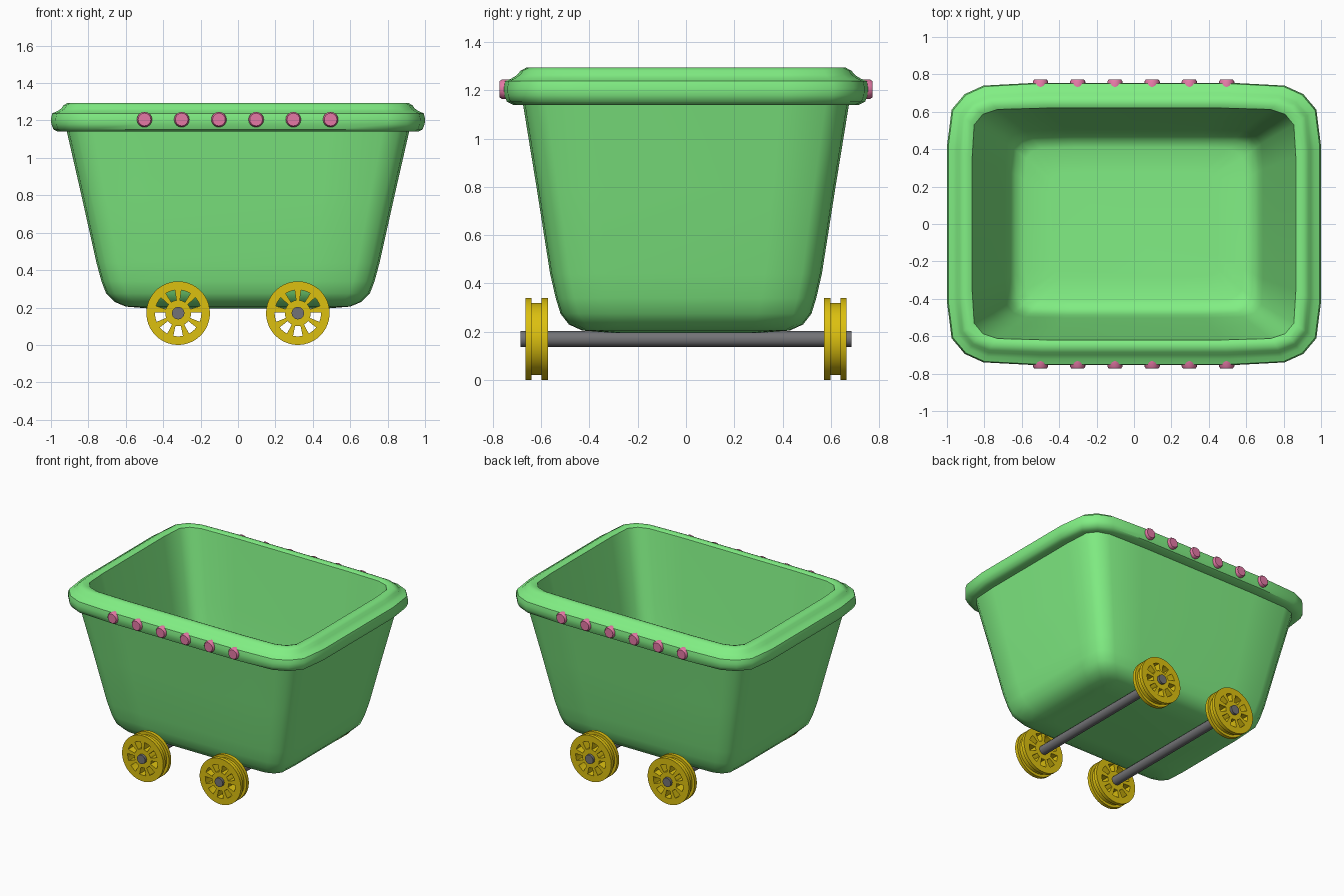
import bpy, bmesh, math
from mathutils import Matrix

if "Cube" in bpy.data.objects:
    bpy.data.objects.remove(bpy.data.objects["Cube"])


def material(name, rgb):
    m = bpy.data.materials.new(name)
    m.diffuse_color = (*rgb, 1)
    m.use_nodes = True
    m.node_tree.nodes["Principled BSDF"].inputs["Base Color"].default_value = m.diffuse_color
    return m


GREEN = material("green_paint", (0.22, 0.86, 0.23))
YELLOW = material("yellow_paint", (0.72, 0.53, 0.005))
PINK = material("pink_paint", (0.78, 0.19, 0.38))
GREY = material("dark_steel", (0.17, 0.17, 0.18))


def finish(name, bm, mat, angle=35):
    bmesh.ops.recalc_face_normals(bm, faces=bm.faces)
    me = bpy.data.meshes.new(name)
    bm.to_mesh(me)
    bm.free()
    me.polygons.foreach_set("use_smooth", [True] * len(me.polygons))
    me.set_sharp_from_angle(angle=math.radians(angle))
    me.materials.append(mat)
    ob = bpy.data.objects.new(name, me)
    bpy.context.collection.objects.link(ob)
    return ob


# Tub outline: one quarter, blended between a round and a squarer corner
ROUND = [(1, .55), (.975, .81), (.905, .92), (.805, .98), (.52, 1)]
SQUARE = [(1, .58), (.988, .855), (.935, .945), (.845, .988), (.54, 1)]


def outline(hx, hy, sq):
    q = [(hx * (a + (c - a) * sq), hy * (b + (d - b) * sq))
         for (a, b), (c, d) in zip(ROUND, SQUARE)]
    r = q[::-1]
    return (q + [(-x, y) for x, y in r] + [(-x, -y) for x, y in q]
            + [(x, -y) for x, y in r])


# Tub: rings lofted up the outside, over the rim and down the inside
RINGS = [  # half width x, half depth y, height, corner squareness
    (.48, .30, .195, 1), (.60, .43, .205, 1), (.66, .485, .23, 1), (.705, .52, .275, 1),
    (.73, .54, .34, 1), (.757, .563, .44, 1), (.835, .618, .79, 1), (.915, .675, 1.14, 1),
    (.965, .715, 1.14, 0), (.987, .742, 1.153, 0), (.998, .753, 1.18, 0),
    (1.0, .755, 1.21, 0), (.993, .75, 1.238, 0), (.965, .722, 1.25, .2),
    (.945, .70, 1.264, .4), (.932, .685, 1.282, .6), (.91, .662, 1.294, .8),
    (.885, .637, 1.294, 1), (.865, .62, 1.286, 1),
    (.765, .555, .79, 1), (.69, .503, .42, 1), (.668, .485, .32, 1),
    (.635, .455, .265, 1), (.585, .41, .247, 1), (.45, .28, .243, 1)]
bm = bmesh.new()
loops = [[bm.verts.new((x, y, z)) for x, y in outline(hx, hy, sq)]
         for hx, hy, z, sq in RINGS]
n = len(loops[0])
for a, b in zip(loops, loops[1:]):
    for i in range(n):
        j = (i + 1) % n
        bm.faces.new((a[i], a[j], b[j], b[i]))
bm.faces.new(loops[0])
bm.faces.new(loops[-1])
finish("tub", bm, GREEN, 42)


# Wheel: lathed grooved rim and disc with nine windows cut through
def wheel(name, cx, cy):
    w, g, groups, per = .047, .021, 9, 5
    prof = [(.02, w), (.069, w), (.124, w), (.17, w), (.17, g), (.15, g),
            (.15, -g), (.17, -g), (.17, -w), (.124, -w), (.069, -w), (.02, -w)]
    segs, k = groups * per, len(prof)
    bm = bmesh.new()
    start = -math.pi / 2 - math.pi * per / segs
    v = []
    for i in range(segs):
        t = start + 2 * math.pi * i / segs
        v.append([bm.verts.new((cx + r * math.cos(t), cy + y, .17 + r * math.sin(t)))
                  for r, y in prof])
    for i in range(segs):
        a, b, s = v[i], v[(i + 1) % segs], i % per
        window = 1 <= s <= per - 2
        for p in range(k):
            q = (p + 1) % k
            if not (window and p in (1, 9)):
                bm.faces.new((a[p], a[q], b[q], b[p]))
        if window:
            bm.faces.new((a[1], b[1], b[10], a[10]))
            bm.faces.new((a[2], b[2], b[9], a[9]))
        if s in (1, per - 1):
            bm.faces.new((a[1], a[2], a[9], a[10]))
    finish(name, bm, YELLOW)


# Rod along y
def rod(bm, x, y0, y1, z, r, sides):
    rot = Matrix.Rotation(-math.pi / 2, 4, 'X')
    bmesh.ops.create_cone(bm, cap_ends=True, segments=sides, radius1=r, radius2=r,
                          depth=y1 - y0,
                          matrix=Matrix.Translation((x, (y0 + y1) / 2, z)) @ rot)


# Axles with a wheel at each end
for end, x in (("left", -.32), ("right", .32)):
    bm = bmesh.new()
    rod(bm, x, -.685, .685, .17, .034, 12)
    finish(end + "_axle", bm, GREY)
    wheel(end + "_front_wheel", x, -.619)
    wheel(end + "_back_wheel", x, .619)

# Rim studs, six on each long side
for side, s in (("front", -1), ("back", 1)):
    for i in range(6):
        bm = bmesh.new()
        rod(bm, -.5 + .199 * i, .72, .762, 1.205, .041, 16)
        bm.normal_update()
        tip = [f for f in bm.faces if f.normal.y > .9]
        bmesh.ops.inset_region(bm, faces=tip, thickness=.007)
        bmesh.ops.translate(bm, verts=tip[0].verts, vec=(0, .01, 0))
        bmesh.ops.scale(bm, verts=bm.verts, vec=(1, s, 1))
        finish(f"{side}_stud_{i + 1}", bm, PINK)
